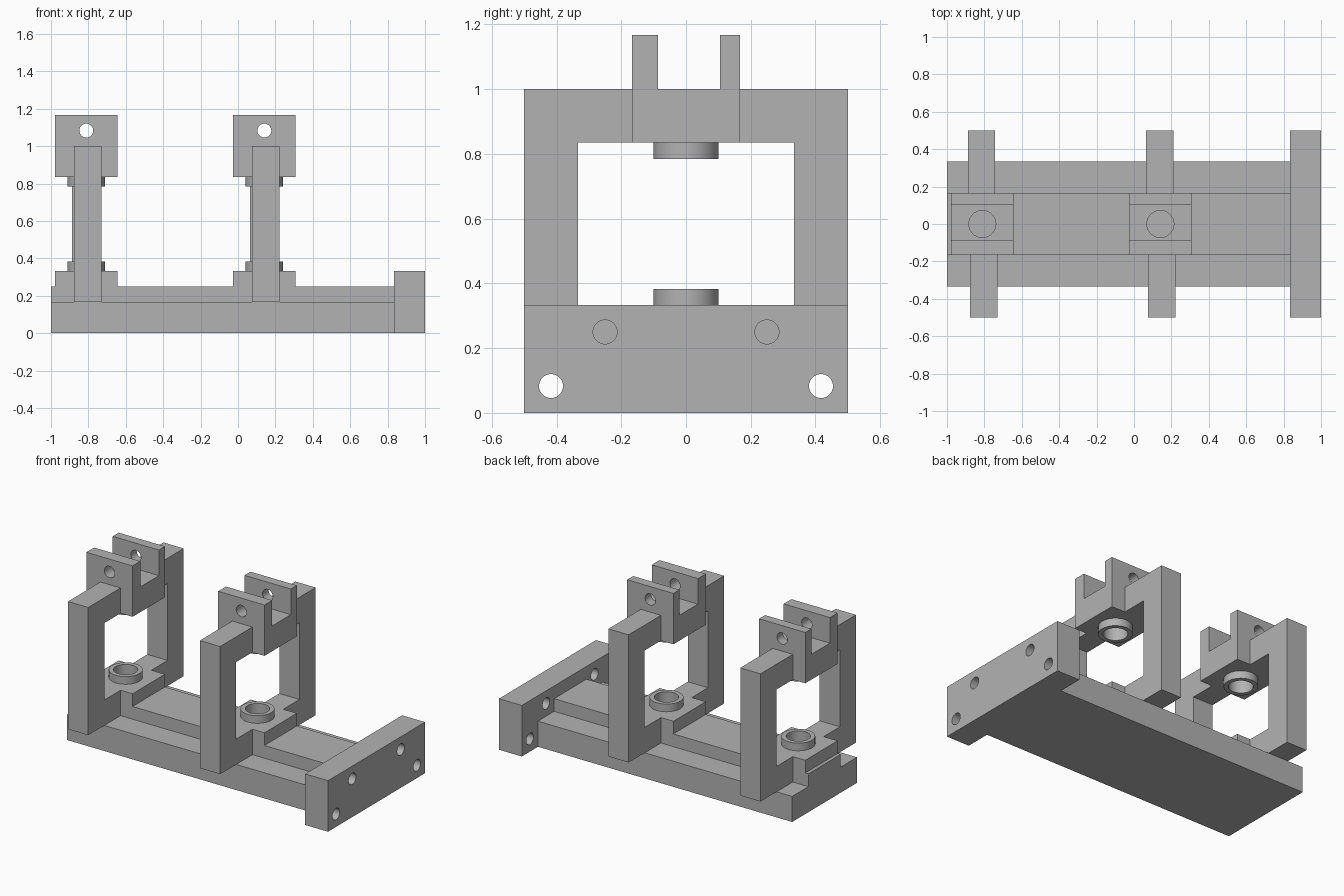
import bpy
import bmesh
from math import pi
from mathutils import Matrix, Vector

cube = bpy.data.objects.get("Cube")
if cube:
    bpy.data.objects.remove(cube, do_unlink=True)

GREY = (0.45, 0.45, 0.45, 1)
grey = bpy.data.materials.new("plain grey")
grey.use_nodes = True
grey.diffuse_color = GREY
grey.node_tree.nodes["Principled BSDF"].inputs["Base Color"].default_value = GREY


def make_object(name, bm):
    bmesh.ops.recalc_face_normals(bm, faces=bm.faces)
    mesh = bpy.data.meshes.new(name)
    bm.to_mesh(mesh)
    bm.free()
    mesh.materials.append(grey)
    obj = bpy.data.objects.new(name, mesh)
    bpy.context.collection.objects.link(obj)
    return obj


def extrude_x(name, profile, x0, x1):
    """Sweep a closed (y, z) profile along x."""
    bm = bmesh.new()
    face = bm.faces.new([bm.verts.new((x0, y, z)) for y, z in profile])
    ext = bmesh.ops.extrude_face_region(bm, geom=[face])["geom"]
    moved = [v for v in ext if isinstance(v, bmesh.types.BMVert)]
    bmesh.ops.translate(bm, verts=moved, vec=(x1 - x0, 0, 0))
    return make_object(name, bm)


def box(name, x0, x1, y0, y1, z0, z1):
    return extrude_x(name, [(y0, z0), (y1, z0), (y1, z1), (y0, z1)], x0, x1)


def cylinder(name, centre, radius, depth, axis="Z"):
    turn = {"X": Matrix.Rotation(pi / 2, 4, "Y"),
            "Y": Matrix.Rotation(pi / 2, 4, "X"),
            "Z": Matrix.Identity(4)}[axis]
    bm = bmesh.new()
    bmesh.ops.create_cone(bm, cap_ends=True, segments=64, radius1=radius,
                          radius2=radius, depth=depth,
                          matrix=Matrix.Translation(Vector(centre)) @ turn)
    return make_object(name, bm)


def select_only(obj):
    bpy.ops.object.select_all(action="DESELECT")
    obj.select_set(True)
    bpy.context.view_layer.objects.active = obj


def drill(parts, cutters):
    """Cut every cutter out of every part, then discard the cutters."""
    for part in parts:
        select_only(part)
        for cutter in cutters:
            mod = part.modifiers.new("hole", "BOOLEAN")
            mod.operation = "DIFFERENCE"
            mod.solver = "EXACT"
            mod.object = cutter
            bpy.ops.object.modifier_apply(modifier=mod.name)
        bpy.ops.object.shade_smooth_by_angle(angle=pi / 6)
    for cutter in cutters:
        bpy.data.objects.remove(cutter, do_unlink=True)


# Main heights and half widths
STEP, RAIL, LOW, HIGH, TOP = 0.167, 0.25, 0.333, 0.835, 1.0
CORE, SIDE, OUTER = 0.167, 0.334, 0.5
PRONG_TOP = 1.167
PLATE_X = 0.835

# Stepped base with its central rail
half = [(SIDE, 0), (SIDE, STEP), (CORE, STEP), (CORE, RAIL)]
base = extrude_x("stepped_base", half + [(-y, z) for y, z in reversed(half)],
                 -1, PLATE_X)

# End plate with four through holes
plate = box("end_plate", PLATE_X, 1, -OUTER, OUTER, 0, LOW)
drill([plate], [cylinder("plate_cutter", (0.92, s * y, z), 0.037, 0.4, "X")
                for s in (-1, 1) for y, z in ((0.417, 0.083), (0.25, 0.25))])

for label, x in (("outer", -0.811), ("inner", 0.141)):
    x0, x1 = x - CORE, x + CORE

    # C-shaped side arms, slightly staggered front to back
    for side, s, shift in (("front", -1, 0.007), ("back", 1, -0.004)):
        arm = [(CORE, STEP), (OUTER, STEP), (OUTER, TOP), (CORE, TOP),
               (CORE, HIGH), (SIDE, HIGH), (SIDE, LOW), (CORE, LOW)]
        extrude_x(f"{label}_{side}_arm", [(s * y, z) for y, z in arm],
                  x + shift - 0.073, x + shift + 0.073)

    # Pedestal on the rail and forked holder above it
    pedestal = box(f"{label}_pedestal", x0, x1, -CORE, CORE, RAIL, LOW)
    fork = [(-CORE, HIGH), (CORE, HIGH), (CORE, PRONG_TOP), (0.105, PRONG_TOP),
            (0.105, TOP), (-0.087, TOP), (-0.087, PRONG_TOP), (-CORE, PRONG_TOP)]
    holder = extrude_x(f"{label}_forked_holder", fork, x0, x1)

    # Facing sleeves
    sleeves = [cylinder(f"{label}_lower_sleeve", (x, 0, LOW + 0.025), 0.1, 0.05),
               cylinder(f"{label}_upper_sleeve", (x, 0, HIGH - 0.025), 0.1, 0.05)]

    # Pin hole across the prongs and bore through the sleeves
    drill([holder], [cylinder("pin_cutter", (x, 0, 1.083), 0.037, 0.6, "Y")])
    bore_height = 1.1 - STEP
    drill([base, pedestal, holder] + sleeves,
          [cylinder("bore_cutter", (x, 0, STEP + bore_height / 2),
                    0.072, bore_height)])
